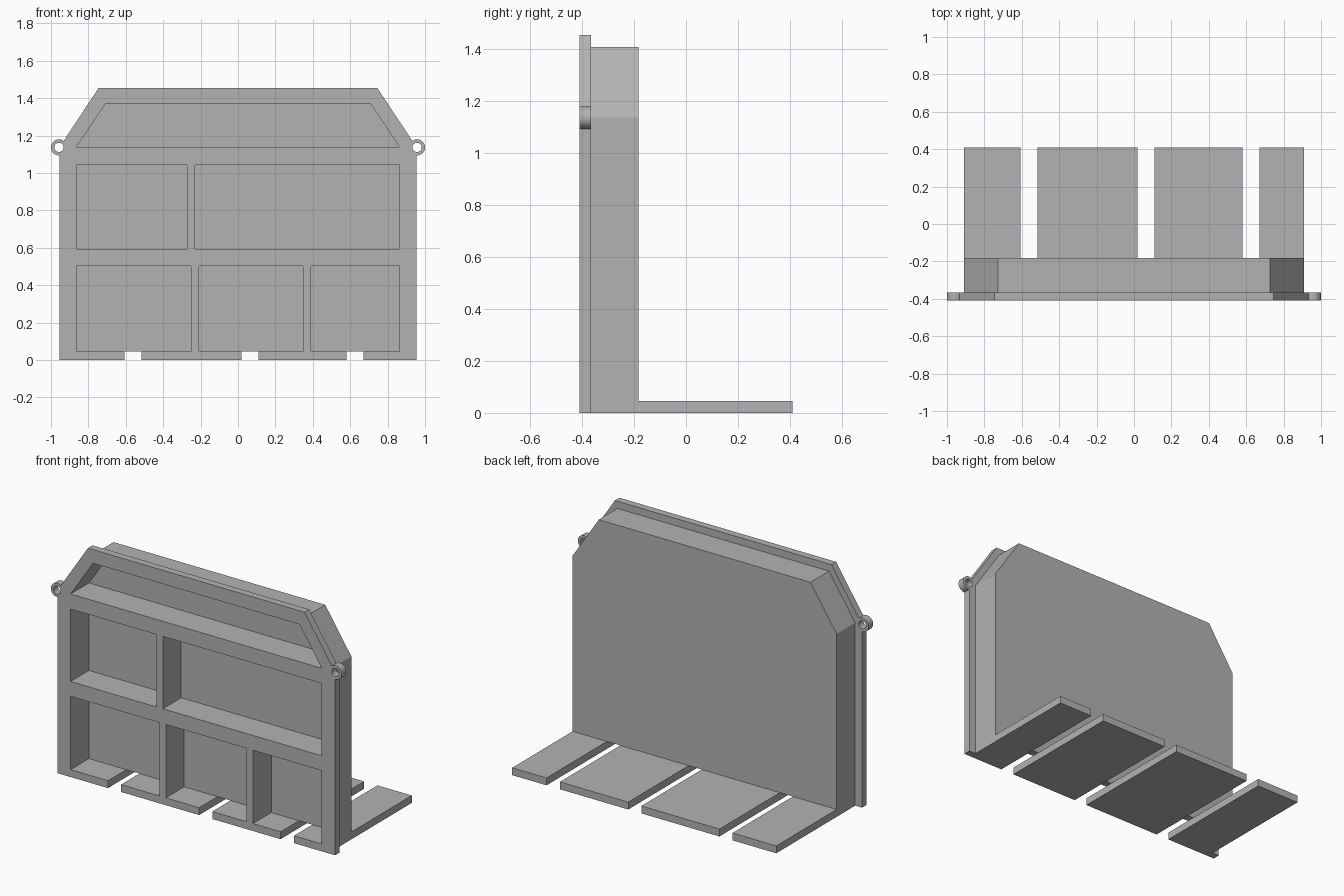
import bpy, bmesh, math
from mathutils import Vector

cube = bpy.data.objects.get("Cube")
if cube:
    bpy.data.objects.remove(cube, do_unlink=True)

grey = bpy.data.materials.new("plain grey")
grey.use_nodes = True
colour = (0.45, 0.45, 0.45, 1)
grey.diffuse_color = colour
grey.node_tree.nodes["Principled BSDF"].inputs["Base Color"].default_value = colour

FRONT, STEP, REAR, TAIL = -0.41, -0.365, -0.183, 0.41
BASE = 0.046          # thickness of the foot boards
POCKET_BACK = -0.23   # inner face of the back wall
LUG_X, LUG_Z, LUG_R, HOLE_R = 0.957, 1.137, 0.043, 0.025


def add_prism(bm, outline, y0, y1):
    """Extrude an x-z outline from y0 to y1."""
    face = bm.faces.new([bm.verts.new((x, y0, z)) for x, z in outline])
    ext = bmesh.ops.extrude_face_region(bm, geom=[face])["geom"]
    moved = [v for v in ext if isinstance(v, bmesh.types.BMVert)]
    bmesh.ops.translate(bm, verts=moved, vec=(0, y1 - y0, 0))
    bmesh.ops.recalc_face_normals(bm, faces=bm.faces)


def make(name, prisms):
    bm = bmesh.new()
    for p in prisms:
        add_prism(bm, *p)
    mesh = bpy.data.meshes.new(name)
    bm.to_mesh(mesh)
    bm.free()
    mesh.materials.append(grey)
    ob = bpy.data.objects.new(name, mesh)
    bpy.context.collection.objects.link(ob)
    return ob


def rect(x0, x1, z0, z1):
    return [(x0, z0), (x1, z0), (x1, z1), (x0, z1)]


def house(half, shoulder, top_half, top):
    return [(-half, BASE), (half, BASE), (half, shoulder),
            (top_half, top), (-top_half, top), (-half, shoulder)]


def circle(x, z, r, n=32):
    return [(x + r * math.cos(math.tau * i / n), z + r * math.sin(math.tau * i / n))
            for i in range(n)]


# Front frame and deep body
front_frame = make("front_frame", [(house(0.955, 1.137, 0.745, 1.455), FRONT, STEP)])
body = make("body", [(house(0.908, 1.137, 0.728, 1.41), STEP, REAR)])

# Compartments, the lower row open down to the foot boards
rows = [rect(a, b, 0.594, 1.044) for a, b in ((-0.864, -0.273), (-0.23, 0.863))]
rows += [rect(a, b, 0.0, 0.502) for a, b in ((-0.864, -0.252), (-0.209, 0.347), (0.39, 0.863))]
rows.append([(-0.864, 1.138), (0.863, 1.138), (0.71, 1.37), (-0.71, 1.37)])
pockets = make("pocket_cutter", [(r, FRONT - 0.1, POCKET_BACK) for r in rows])
lugs = make("lug_cutter", [(circle(s * LUG_X, LUG_Z, LUG_R), FRONT - 0.1, STEP + 0.02)
                           for s in (-1, 1)])


def cut(ob, cutter):
    mod = ob.modifiers.new("cut", "BOOLEAN")
    mod.operation, mod.solver, mod.object = "DIFFERENCE", "EXACT", cutter
    bpy.context.view_layer.update()
    deps = bpy.context.evaluated_depsgraph_get()
    mesh = bpy.data.meshes.new_from_object(ob.evaluated_get(deps))
    ob.modifiers.clear()
    ob.data = mesh


cut(front_frame, pockets)
cut(front_frame, lugs)
cut(body, pockets)
for cutter in (pockets, lugs):
    bpy.data.objects.remove(cutter, do_unlink=True)

# Foot boards, the outer two widened under the front frame
boards = [(-0.908, -0.607), (-0.517, 0.02), (0.11, 0.58), (0.672, 0.908)]
for i, (a, b) in enumerate(boards):
    fa = -0.955 if i == 0 else a
    fb = 0.955 if i == len(boards) - 1 else b
    bm = bmesh.new()
    plan = [(fa, FRONT), (fb, FRONT), (fb, STEP), (b, STEP), (b, TAIL),
            (a, TAIL), (a, STEP), (fa, STEP)]
    points = [p for k, p in enumerate(plan) if p != plan[k - 1]]
    face = bm.faces.new([bm.verts.new((x, y, 0)) for x, y in points])
    ext = bmesh.ops.extrude_face_region(bm, geom=[face])["geom"]
    bmesh.ops.translate(bm, vec=(0, 0, BASE),
                        verts=[v for v in ext if isinstance(v, bmesh.types.BMVert)])
    bmesh.ops.recalc_face_normals(bm, faces=bm.faces)
    mesh = bpy.data.meshes.new(f"foot_board_{i + 1}")
    bm.to_mesh(mesh)
    bm.free()
    mesh.materials.append(grey)
    bpy.context.collection.objects.link(bpy.data.objects.new(mesh.name, mesh))

# Ring lugs on both shoulders
for side, s in (("left", 1), ("right", -1)):
    bm = bmesh.new()
    loops = [[bm.verts.new((x, y, z)) for x, z in circle(s * LUG_X, LUG_Z, r)]
             for r, y in ((LUG_R, FRONT), (LUG_R, STEP), (HOLE_R, STEP), (HOLE_R, FRONT))]
    for k in range(4):
        p, q = loops[k], loops[(k + 1) % 4]
        for j in range(len(p)):
            bm.faces.new((p[j - 1], p[j], q[j], q[j - 1]))
    bmesh.ops.recalc_face_normals(bm, faces=bm.faces)
    mesh = bpy.data.meshes.new(f"{side}_ring_lug")
    bm.to_mesh(mesh)
    bm.free()
    mesh.materials.append(grey)
    lug = bpy.data.objects.new(mesh.name, mesh)
    bpy.context.collection.objects.link(lug)
    bpy.ops.object.select_all(action="DESELECT")
    lug.select_set(True)
    bpy.context.view_layer.objects.active = lug
    bpy.ops.object.shade_smooth_by_angle(angle=math.radians(30))
